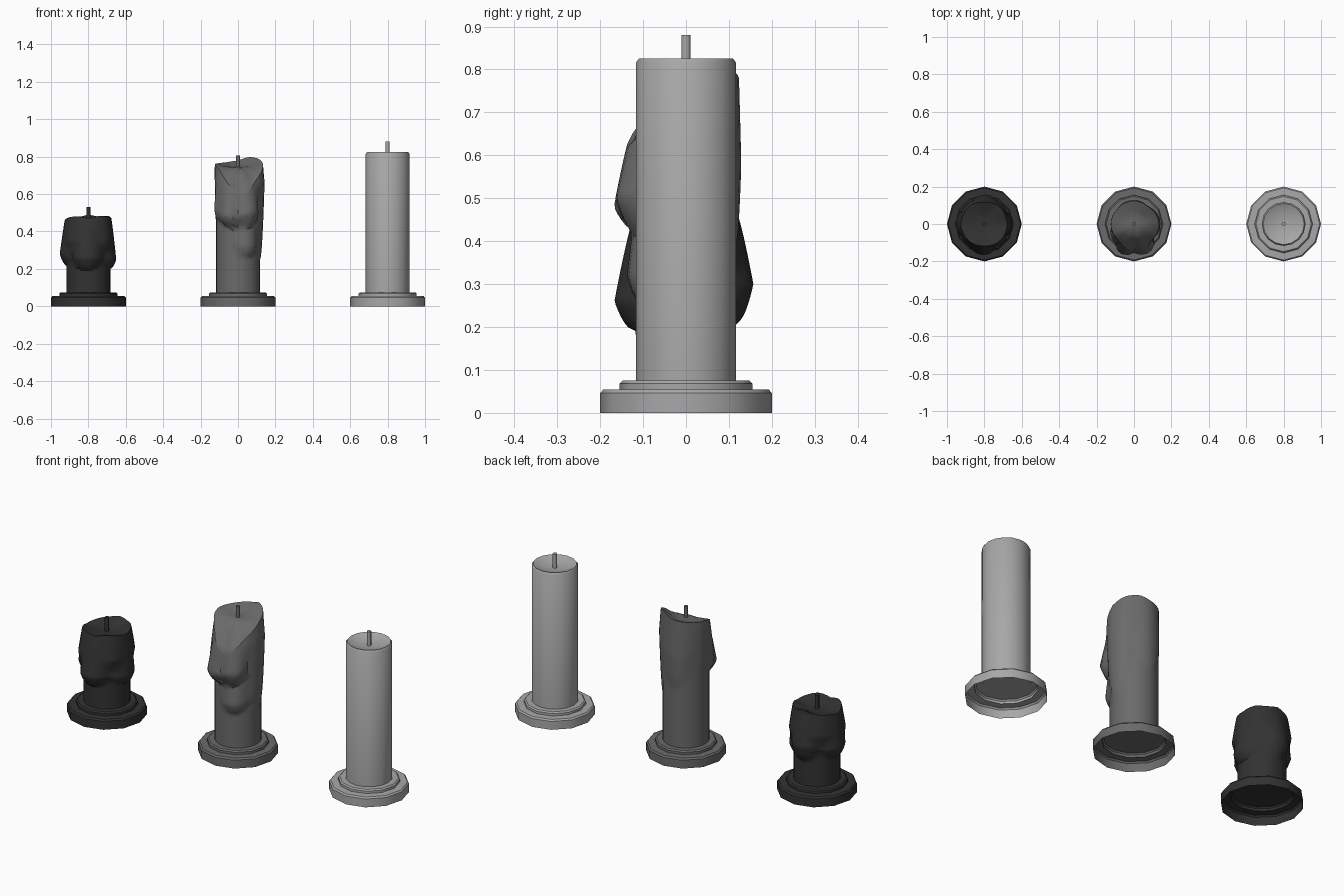
import bpy, bmesh, math

cube = bpy.data.objects.get("Cube")
if cube:
    bpy.data.objects.remove(cube)

R = 0.117       # candle radius
FOOT = 0.073    # underside of each candle


def material(name, v):
    m = bpy.data.materials.new(name)
    m.use_nodes = True
    m.diffuse_color = (v, v, v, 1)
    bsdf = m.node_tree.nodes["Principled BSDF"]
    bsdf.inputs["Base Color"].default_value = (v, v, v, 1)
    bsdf.inputs["Roughness"].default_value = 0.8
    return m


def loft(name, x, mat, rings, cap_start=False, cap_end=False, angle=40):
    """Skin a stack of equal rings of points into one object."""
    bm = bmesh.new()
    rows = [[bm.verts.new(p) for p in ring] for ring in rings]
    n = len(rows[0])
    for a, b in zip(rows, rows[1:]):
        for i in range(n):
            j = (i + 1) % n
            bm.faces.new((a[i], a[j], b[j], b[i]))
    if cap_start:
        bm.faces.new(rows[0][::-1])
    if cap_end:
        bm.faces.new(rows[-1])
    me = bpy.data.meshes.new(name)
    bm.to_mesh(me)
    bm.free()
    me.materials.append(mat)
    ob = bpy.data.objects.new(name, me)
    ob.location.x = x
    bpy.context.collection.objects.link(ob)
    bpy.ops.object.select_all(action='DESELECT')
    ob.select_set(True)
    bpy.context.view_layer.objects.active = ob
    bpy.ops.object.shade_smooth_by_angle(angle=math.radians(angle))
    return ob


def lathe(profile, n):
    return [[(r * math.cos(math.tau * i / n), r * math.sin(math.tau * i / n), z)
             for i in range(n)] for r, z in profile]


def around(points, deg):
    """Linear interpolation of evenly spaced values around the circle."""
    t = (deg % 360) / 360 * len(points)
    i = int(t)
    a, b = points[i % len(points)], points[(i + 1) % len(points)]
    return a + (b - a) * (t - i)


def drip_offset(drip, deg, z):
    """Wax thickness of one drip: swells downward, then tucks in to a pointed tip."""
    centre, half, top, bulge, bottom, depth = drip
    u = abs((deg - centre + 180) % 360 - 180) / half
    if u >= 1:
        return 0
    bottom += (bulge - bottom) * 0.9 * u * u
    if not bottom < z < top:
        return 0
    if z > bulge:
        f = ((top - z) / (top - bulge)) ** 0.8
    else:
        f = ((z - bottom) / (bulge - bottom)) ** 0.5
    return depth * f * (1 - u * u)


def melted_candle(name, x, mat, rim, drips, centre_z, n=32, rows=44):
    def point(deg, z, scale=1):
        r = (R + max(drip_offset(d, deg, z) for d in drips)) * scale
        a = math.radians(deg)
        return r * math.cos(a), r * math.sin(a)

    degs = [360 * i / n for i in range(n)]
    rings = []
    for k in range(rows + 1):
        ring = []
        for d in degs:
            z = FOOT + (around(rim, d) - FOOT) * k / rows
            ring.append((*point(d, z), z))
        rings.append(ring)
    # sunken top running from the rim to the wick
    for scale, mix in ((0.9, 0.12), (0.6, 0.7), (0.3, 0.95), (0.05, 1)):
        ring = []
        for d in degs:
            z = around(rim, d)
            ring.append((*point(d, z, scale), z + (centre_z - z) * mix))
        rings.append(ring)
    return loft(name, x, mat, rings, True, True, 35)


def wick(name, x, mat, z0, z1):
    loft(name, x, mat, lathe([(0.011, z0), (0.011, z1)], 8), True, True, 50)


def holder(name, x, mat):
    # thin stepped dish, open underneath
    loft(name, x, mat, lathe([(0.2, 0), (0.2, 0.046), (0.193, 0.054), (0.155, 0.055),
                              (0.155, 0.068), (0.148, 0.075), (0.105, 0.075)], 12))


light = material("light_grey_wax", 0.39)
mid = material("mid_grey_wax", 0.145)
dark = material("charcoal_wax", 0.032)

for label, x, mat, z0, z1 in (("short", -0.8, dark, 0.44, 0.53),
                              ("middle", 0, mid, 0.73, 0.805),
                              ("tall", 0.8, light, 0.79, 0.88)):
    holder(label + "_holder", x, mat)
    wick(label + "_wick", x, mat, z0, z1)

# new, unburnt candle
loft("tall_candle", 0.8, light,
     lathe([(R, FOOT), (R, 0.815), (0.11, 0.825), (0.1, 0.82), (0.06, 0.808), (0.02, 0.803)], 16),
     True, True)

# half burnt candle with a low front lip
middle_rim = [0.76, 0.79, 0.80, 0.78, 0.77, 0.765, 0.76, 0.74, 0.67, 0.60, 0.63, 0.70]
middle_drips = [  # angle, half width, top, bulge, bottom, depth
    (-110, 34, 0.70, 0.48, 0.42, 0.058),
    (-66, 36, 0.70, 0.50, 0.41, 0.058),
    (-64, 34, 0.48, 0.32, 0.26, 0.028),
    (-145, 30, 0.74, 0.52, 0.45, 0.025),
    (0, 55, 0.90, 0.66, 0.25, 0.025),
    (95, 50, 0.95, 0.58, 0.40, 0.012),
    (180, 45, 0.95, 0.72, 0.45, 0.008),
]
melted_candle("middle_candle", 0, mid, middle_rim, middle_drips, 0.745)

# burnt down candle with a skirt of melted wax
short_rim = [0.47, 0.485, 0.478, 0.49, 0.475, 0.468, 0.46, 0.475, 0.482, 0.47, 0.485, 0.478]
short_drips = [
    (0, 50, 0.50, 0.25, 0.20, 0.032),
    (88, 45, 0.47, 0.30, 0.21, 0.04),
    (180, 50, 0.50, 0.28, 0.22, 0.036),
    (-93, 44, 0.47, 0.26, 0.19, 0.05),
    (45, 40, 0.50, 0.36, 0.29, 0.025),
    (135, 40, 0.50, 0.36, 0.30, 0.025),
    (-45, 40, 0.50, 0.35, 0.28, 0.028),
    (-135, 40, 0.50, 0.35, 0.28, 0.028),
]
melted_candle("short_candle", -0.8, dark, short_rim, short_drips, 0.455)
